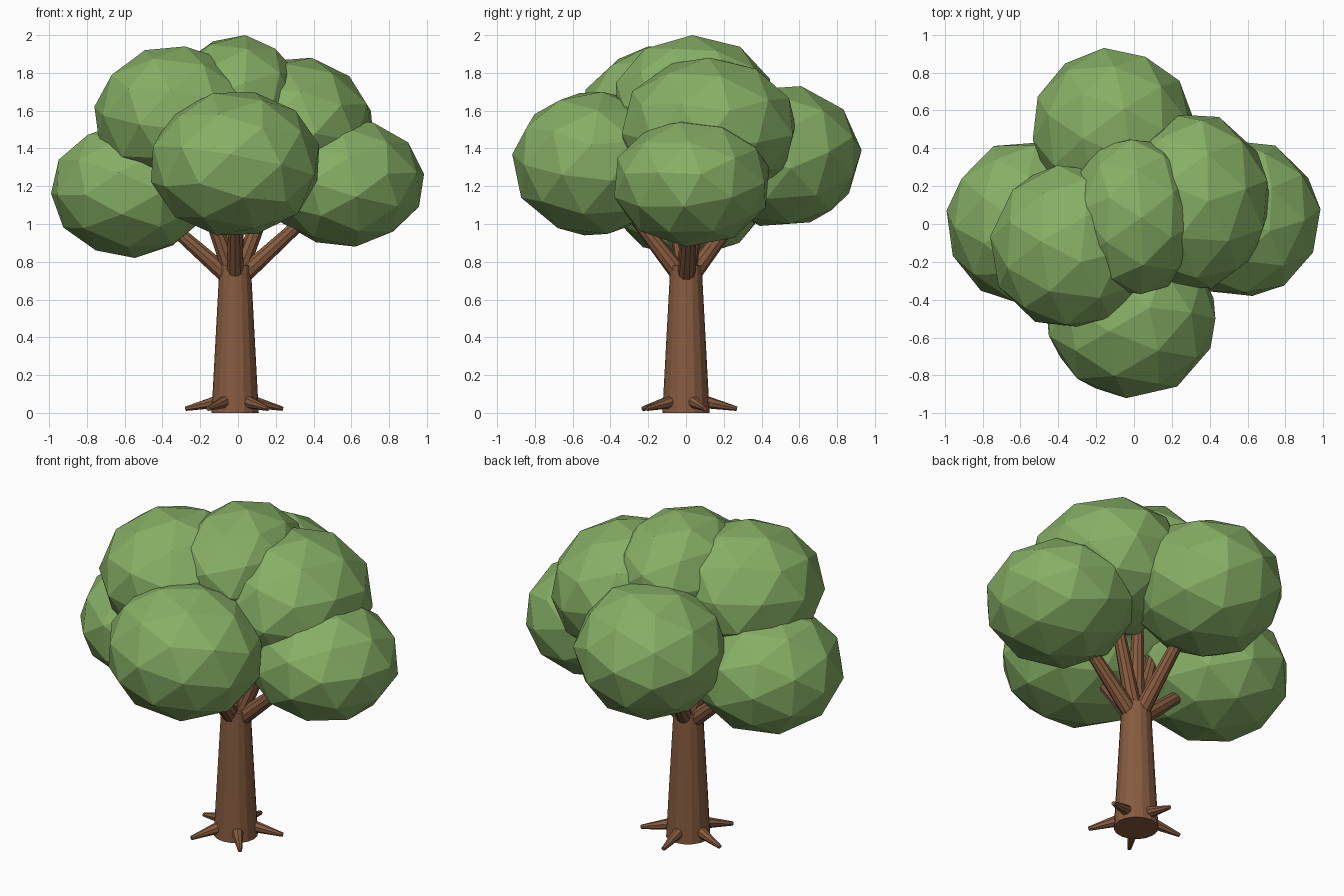
import bpy, bmesh, math, random
from mathutils import Vector, Euler

random.seed(4)
cube = bpy.data.objects.get("Cube")
if cube:
    bpy.data.objects.remove(cube, do_unlink=True)


def material(name, rgb):
    m = bpy.data.materials.new(name)
    m.use_nodes = True
    m.diffuse_color = (*rgb, 1)
    m.node_tree.nodes["Principled BSDF"].inputs["Base Color"].default_value = (*rgb, 1)
    return m


bark = material("bark_brown", (0.24, 0.105, 0.05))
leaf = material("leaf_green", (0.24, 0.43, 0.13))


def finish(name, bm, mat):
    mesh = bpy.data.meshes.new(name)
    bm.to_mesh(mesh)
    bm.free()
    mesh.materials.append(mat)
    obj = bpy.data.objects.new(name, mesh)
    bpy.context.collection.objects.link(obj)
    return obj


def limb(name, start, end, r1, r2, sides):
    """Tapered round limb between two points."""
    start, end = Vector(start), Vector(end)
    axis = end - start
    bm = bmesh.new()
    bmesh.ops.create_cone(bm, cap_ends=True, segments=sides, radius1=r1,
                          radius2=r2, depth=axis.length)
    turn = Vector((0, 0, 1)).rotation_difference(axis).to_matrix()
    for v in bm.verts:
        v.co = turn @ v.co + (start + end) / 2
    return finish(name, bm, bark)


def clump(name, centre, half):
    """Faceted leaf ball, turned at random and fitted to its half sizes."""
    bm = bmesh.new()
    bmesh.ops.create_icosphere(bm, subdivisions=2, radius=1)
    turn = Euler([random.uniform(0, math.tau) for _ in range(3)]).to_matrix()
    for v in bm.verts:
        v.co = turn @ v.co
    for i in range(3):
        reach = max(abs(v.co[i]) for v in bm.verts)
        for v in bm.verts:
            v.co[i] = centre[i] + v.co[i] * half[i] / reach
    return finish(name, bm, leaf)


# Trunk
CX = -0.015
limb("trunk", (CX, 0, 0), (CX, 0, 0.78), 0.125, 0.083, 16)

# Roots, evenly spread round the base
for i in range(5):
    a = math.radians(22 + 72 * i)
    c, s = math.cos(a), math.sin(a)
    limb(f"root_{i + 1}", (CX + 0.07 * c, 0.07 * s, 0.065),
         (CX + 0.27 * c, 0.27 * s, 0.022), 0.038, 0.012, 8)

# Leaf clumps, each carried by a branch
clumps = {
    "right": ((-0.57, 0.01, 1.18), (0.42, 0.42, 0.36)),
    "left": ((0.565, 0.03, 1.22), (0.42, 0.41, 0.34)),
    "front": ((-0.015, -0.49, 1.32), (0.445, 0.43, 0.38)),
    "back": ((-0.11, 0.5, 1.36), (0.425, 0.43, 0.37)),
    "upper_right": ((-0.33, -0.12, 1.57), (0.43, 0.43, 0.37)),
    "upper_left": ((0.3, 0.12, 1.5), (0.42, 0.46, 0.38)),
    "top": ((0, 0.04, 1.65), (0.35, 0.41, 0.35)),
}
for name, (centre, half) in clumps.items():
    clump(f"{name}_leaf_clump", centre, half)
    base = Vector((CX, 0, 0.69))
    tip = base.lerp(Vector(centre), 0.8)
    limb(f"{name}_branch", base, tip, 0.05, 0.03, 10)
